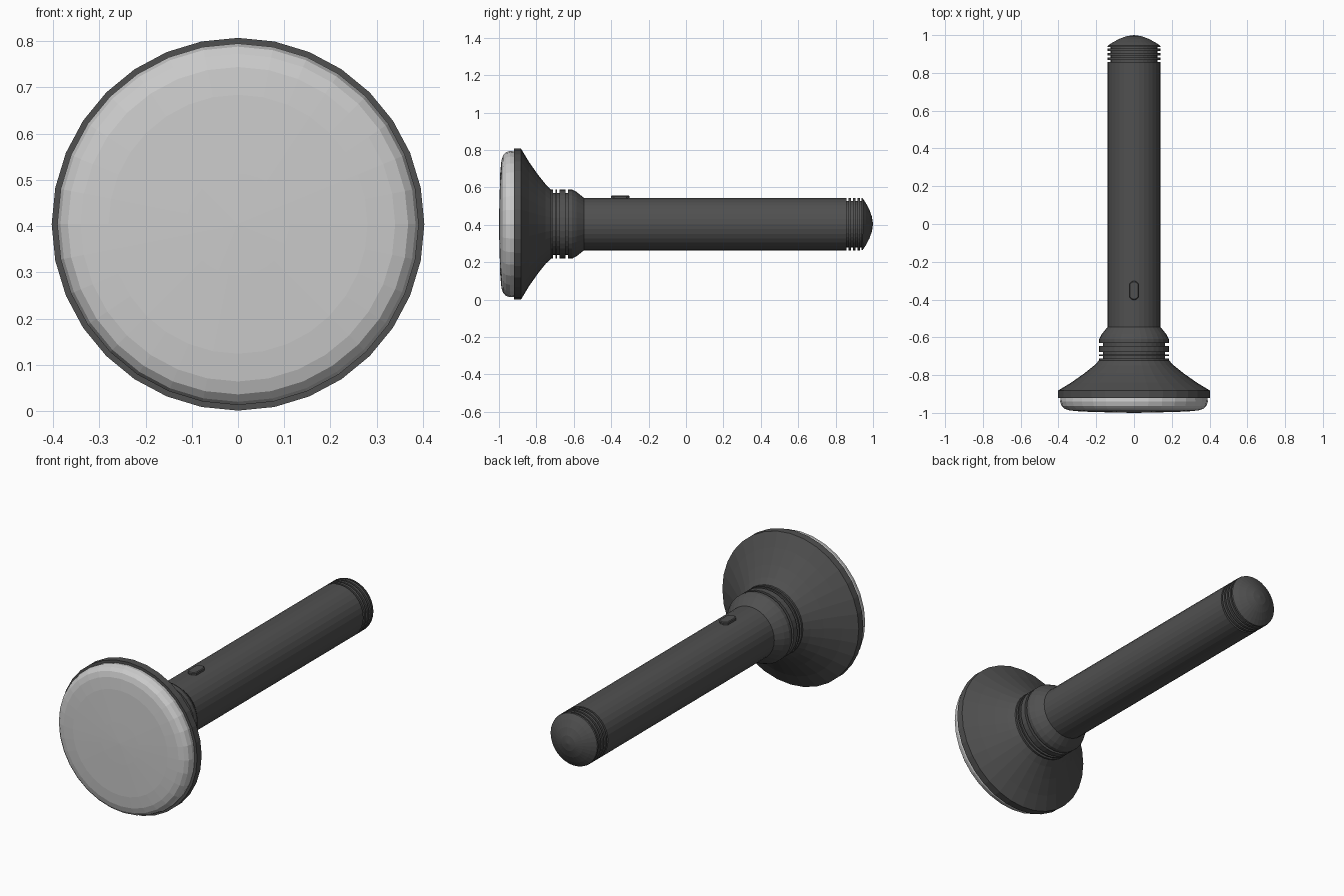
import bpy, bmesh, math
from mathutils import Vector

if "Cube" in bpy.data.objects:
    bpy.data.objects.remove(bpy.data.objects["Cube"])

SIDES = 32
AXIS_Z = 0.404


def material(name, v):
    m = bpy.data.materials.new(name)
    m.diffuse_color = (v, v, v, 1)
    m.use_nodes = True
    m.node_tree.nodes["Principled BSDF"].inputs["Base Color"].default_value = m.diffuse_color
    return m


dark = material("dark_casing", 0.08)
pale = material("pale_glass", 0.6)


def finish(name, bm, mat):
    bmesh.ops.recalc_face_normals(bm, faces=bm.faces)
    me = bpy.data.meshes.new(name)
    bm.to_mesh(me)
    bm.free()
    me.materials.append(mat)
    ob = bpy.data.objects.new(name, me)
    bpy.context.collection.objects.link(ob)
    return ob


def lathe(name, profile, mat):
    """Spin a (y, radius) profile about the torch axis."""
    bm = bmesh.new()
    verts = [bm.verts.new((0, y, r)) for y, r in profile]
    edges = [bm.edges.new(p) for p in zip(verts, verts[1:])]
    bmesh.ops.spin(bm, geom=verts + edges, axis=(0, 1, 0), cent=(0, 0, 0),
                   angle=math.tau, steps=SIDES, use_merge=True)
    bmesh.ops.remove_doubles(bm, verts=bm.verts, dist=1e-5)
    bmesh.ops.translate(bm, verts=bm.verts, vec=Vector((0, 0, AXIS_Z)))
    return finish(name, bm, mat)


def grooves(spans, outer, inner):
    """Square-cut grooves along a cylinder."""
    pts = []
    for a, b in spans:
        pts += [(a, outer), (a, inner), (b, inner), (b, outer)]
    return pts


# Flared reflector head with rim, ending in the grooved neck collar
head = [(-0.92, 0), (-0.92, 0.403), (-0.882, 0.403), (-0.84, 0.333),
        (-0.79, 0.262), (-0.75, 0.212), (-0.722, 0.185)]
head += grooves([(-0.712, -0.698), (-0.69, -0.677), (-0.645, -0.63)], 0.185, 0.165)
head += [(-0.61, 0.185), (-0.585, 0.172), (-0.545, 0.14), (-0.545, 0)]
lathe("reflector_head", head, dark)

# Domed front lens
lathe("lens", [(-0.915, 0.388), (-0.94, 0.391), (-0.963, 0.384), (-0.978, 0.368),
               (-0.987, 0.34), (-0.993, 0.28), (-0.998, 0.11), (-1.0, 0)], pale)

# Handle tube with grooved tail and domed end cap
handle = [(-0.56, 0), (-0.56, 0.14)]
handle += grooves([(0.858, 0.868), (0.882, 0.892), (0.906, 0.916), (0.93, 0.938)], 0.14, 0.124)
handle += [(0.945, 0.138), (0.962, 0.112), (0.98, 0.078), (0.994, 0.04), (1.0, 0)]
lathe("handle", handle, dark)

# Switch button: elongated hexagon with bevelled top edge
bm = bmesh.new()
outline = [(0.008, -0.05), (0.026, -0.034), (0.026, 0.034), (0.008, 0.05)]
outline += [(-x, y) for x, y in reversed(outline)]
base = bm.faces.new([bm.verts.new((x, y - 0.352, AXIS_Z + 0.12)) for x, y in outline])
ext = bmesh.ops.extrude_face_region(bm, geom=[base])
top = [g for g in ext["geom"] if isinstance(g, bmesh.types.BMVert)]
bmesh.ops.translate(bm, verts=top, vec=(0, 0, 0.032))
rim = [e for e in bm.edges if all(v in top for v in e.verts)]
bmesh.ops.bevel(bm, geom=rim, offset=0.004, segments=1, affect='EDGES')
finish("switch_button", bm, dark)
